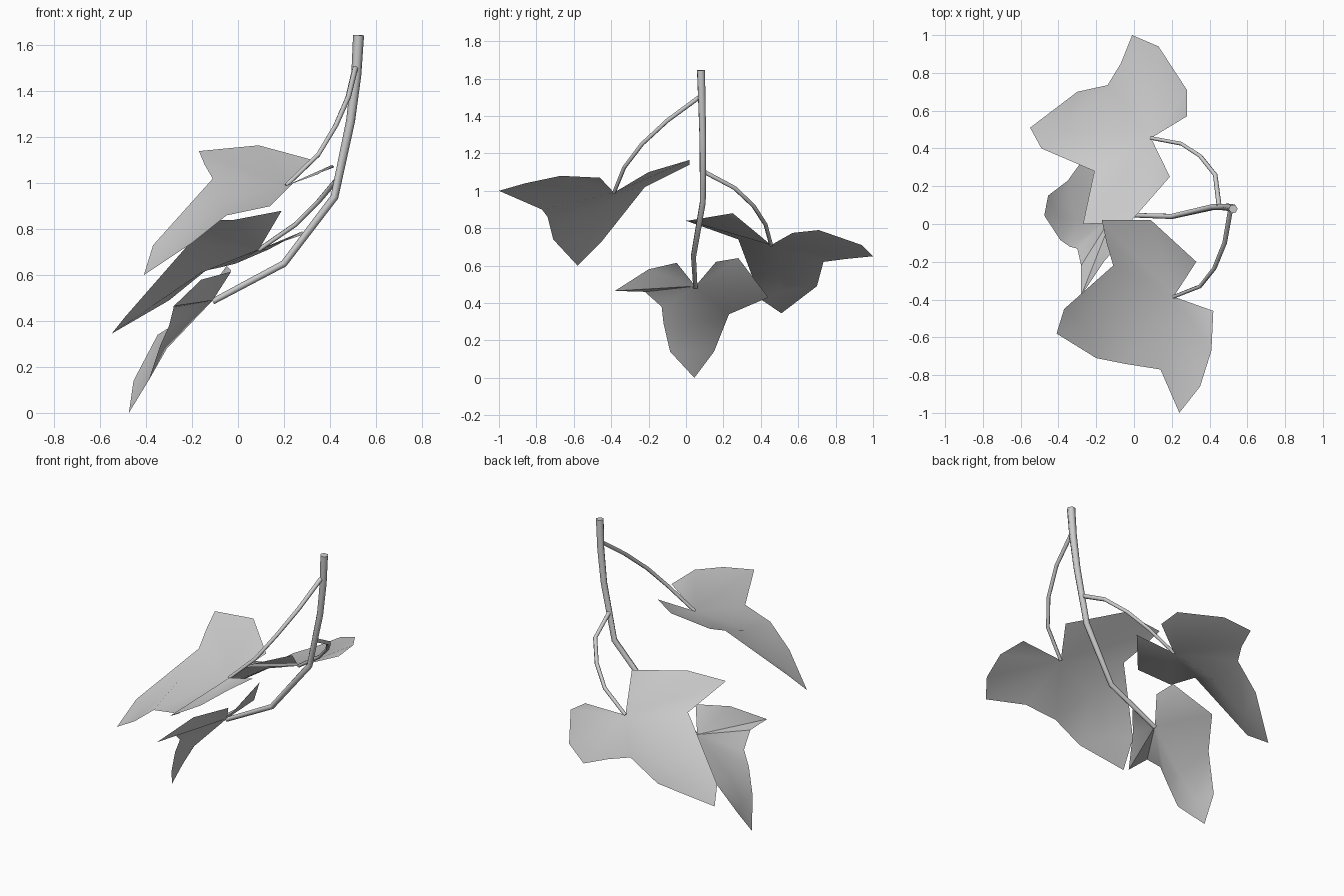
import bpy
import math

cube = bpy.data.objects.get("Cube")
if cube:
    bpy.data.objects.remove(cube, do_unlink=True)

grey = bpy.data.materials.new("plain_grey")
grey.use_nodes = True
grey.diffuse_color = (0.6, 0.6, 0.6, 1)
grey.node_tree.nodes["Principled BSDF"].inputs["Base Color"].default_value = (0.6, 0.6, 0.6, 1)


def smooth(obj, degrees):
    bpy.ops.object.select_all(action='DESELECT')
    obj.select_set(True)
    bpy.context.view_layer.objects.active = obj
    bpy.ops.object.shade_smooth_by_angle(angle=math.radians(degrees))


def stem(name, points, start, end):
    """Thin tapering tube along a path."""
    curve = bpy.data.curves.new(name, 'CURVE')
    curve.dimensions = '3D'
    curve.bevel_depth = 1.0
    curve.bevel_resolution = 1
    curve.use_fill_caps = True
    spline = curve.splines.new('POLY')
    spline.points.add(len(points) - 1)
    for i, (target, p) in enumerate(zip(spline.points, points)):
        target.co = (*p, 1)
        target.radius = start + (end - start) * i / (len(points) - 1)
    curve.materials.append(grey)
    obj = bpy.data.objects.new(name, curve)
    bpy.context.collection.objects.link(obj)
    bpy.ops.object.select_all(action='DESELECT')
    obj.select_set(True)
    bpy.context.view_layer.objects.active = obj
    bpy.ops.object.convert(target='MESH')
    smooth(bpy.context.object, 65)


def leaf(name, midrib, near_side, far_side):
    """Three-lobed sheet: each side fans from the base, then follows the midrib.
    The last two points of a side line up with the two inner midrib points."""
    verts, faces = list(midrib), []
    base, inner, outer, tip = range(4)
    for side, flip in ((near_side, False), (far_side, True)):
        first = len(verts)
        verts += side
        last = len(verts) - 1
        half = [(base, i + 1, i) for i in range(first, last - 1)]
        half += [(base, inner, last - 1),
                 (inner, outer, last, last - 1),
                 (outer, tip, last)]
        faces += [f[::-1] if flip else f for f in half]
    mesh = bpy.data.meshes.new(name)
    mesh.from_pydata(verts, [], faces)
    mesh.materials.append(grey)
    obj = bpy.data.objects.new(name, mesh)
    bpy.context.collection.objects.link(obj)
    smooth(obj, 40)


# Stems
stem("main_stem",
     [(.525, .08, 1.645), (.515, .085, 1.47), (.49, .09, 1.27), (.42, .09, .94),
      (.20, .04, .65), (-.11, .05, .485)], .024, .013)
stem("front_branch",
     [(.51, .07, 1.5), (.48, -.1, 1.375), (.425, -.235, 1.25),
      (.35, -.33, 1.125), (.21, -.385, .99)], .013, .01)
stem("back_branch",
     [(.45, .1, 1.1), (.43, .26, 1.015), (.35, .36, .92),
      (.25, .425, .82), (.09, .455, .71)], .013, .01)

# Leaves
leaf("front_leaf",
     [(.21, -.385, .99), (-.08, -.47, .92), (-.27, -.53, .73), (-.41, -.58, .6)],
     [(.42, -.46, 1.07), (.41, -.67, 1.08), (.35, -.86, 1.04), (.24, -1, 1),
      (.14, -.77, .9), (-.05, -.74, .86), (-.2, -.71, .74)],
     [(.33, -.2, 1.1), (.09, .02, 1.165), (-.17, .02, 1.14), (-.145, -.1, 1.08),
      (-.11, -.22, 1.02), (-.37, -.45, .73)])
leaf("back_leaf",
     [(.09, .455, .71), (-.16, .5, .61), (-.38, .5, .46), (-.55, .51, .345)],
     [(.19, .25, .88), (-.02, .01, .84), (-.27, 0, .84),
      (-.21, .28, .74), (-.49, .4, .42)],
     [(.28, .57, .775), (.28, .71, .79), (.13, .94, .71), (-.01, 1, .65),
      (-.07, .85, .635), (-.14, .735, .62), (-.3, .7, .49)])
leaf("low_leaf",
     [(-.11, .05, .49), (-.31, .02, .28), (-.4, .04, .14), (-.475, .045, 0)],
     [(-.03, -.05, .615), (-.16, -.2, .58), (-.28, -.38, .465), (-.28, -.22, .46),
      (-.3, -.13, .38), (-.34, -.12, .29), (-.39, -.085, .14)],
     [(-.03, .16, .62), (-.05, .28, .64), (-.2, .44, .43),
      (-.35, .23, .34), (-.455, .15, .14)])
